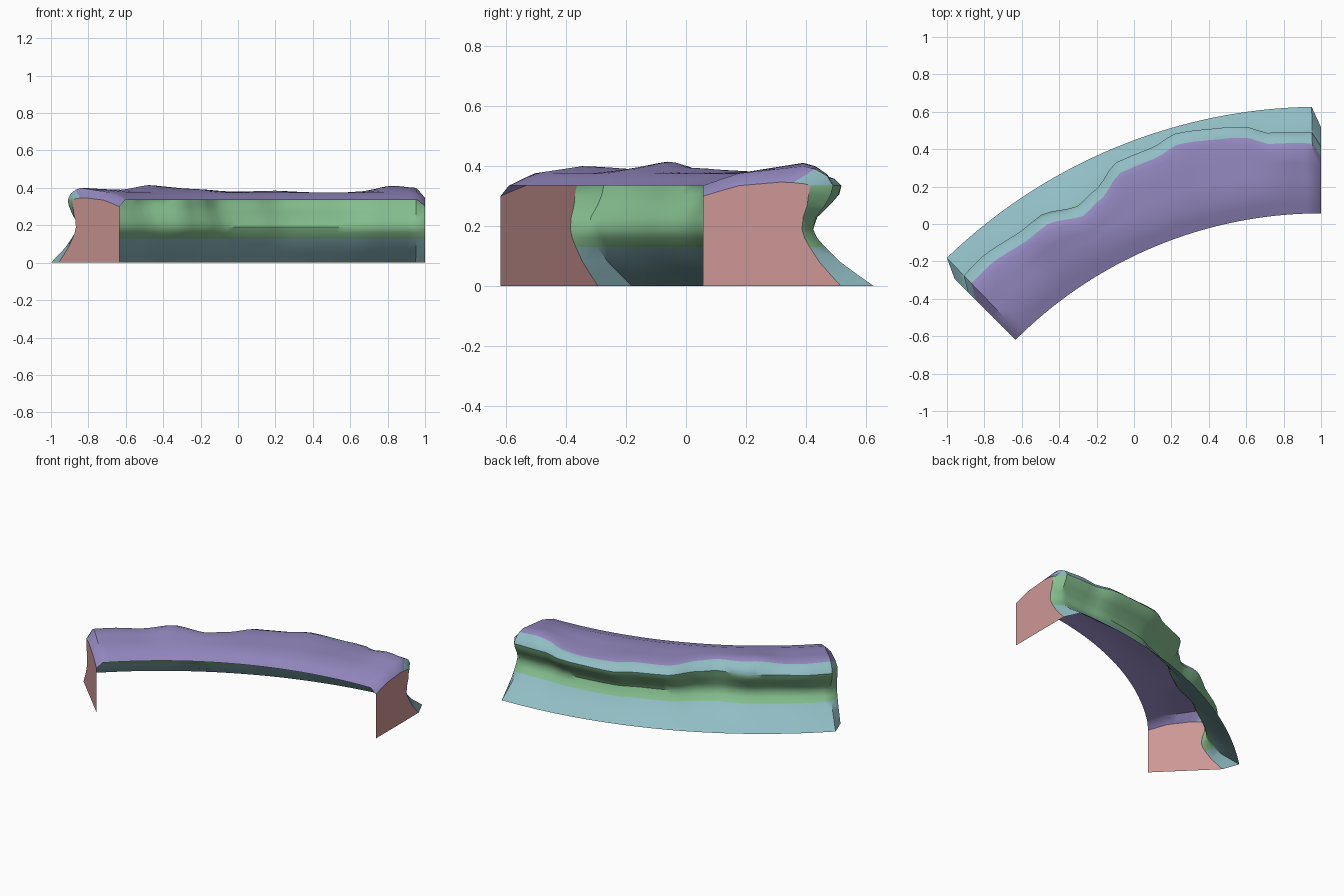
import bpy, bmesh, math

cube = bpy.data.objects.get("Cube")
if cube:
    bpy.data.objects.remove(cube)

CENTRE_Y, INNER, BASE, SWEEP = -2.253, 2.31, 2.88, 45

# Keys along the sweep in degrees: rim radius and crest height
RIM = [(1, 2.745), (6, 2.755), (8.2, 2.80), (10, 2.815), (16, 2.845), (18.7, 2.81), (23, 2.805),
       (26.2, 2.72), (29, 2.685), (33, 2.745), (36, 2.735), (41, 2.757), (44, 2.75)]
CREST = [(1, .4), (3.8, .412), (7.5, .38), (11, .37), (17, .385), (22, .38), (29, .395),
         (34, .415), (38, .39), (44, .4)]


def material(name, colour):
    mat = bpy.data.materials.new(name)
    mat.use_nodes = True
    mat.diffuse_color = (*colour, 1)
    mat.node_tree.nodes["Principled BSDF"].inputs["Base Color"].default_value = (*colour, 1)
    return mat


purple = material("plateau purple", (.30, .25, .53))
teal = material("slope teal", (.28, .51, .55))
green = material("cliff green", (.23, .51, .27))
pink = material("end wall pink", (.61, .31, .30))


def lerp(a, b, f):
    return a + (b - a) * f


def sample(keys, t):
    """Eased interpolation between keys."""
    for (t0, a), (t1, b) in zip(keys, keys[1:]):
        if t <= t1:
            f = max(0, (t - t0) / (t1 - t0))
            return lerp(a, b, lerp(f, f * f * (3 - 2 * f), .6))
    return keys[-1][1]


def section(t):
    """Radius and height of the ground from the inner edge to the outer foot."""
    end = t in (0, SWEEP)
    rim = 2.67 if end else sample(RIM, t)
    crest = .347 if end else sample(CREST, t)
    inner_z = .3 if end else .335
    shelf_z = .335 if end else .376
    foot = 2.77 if end else BASE
    notch = 2.68 + .5 * (rim - 2.75)
    brow = rim - .1
    pts = [(INNER, inner_z), (INNER + .06, lerp(inner_z, shelf_z, .52)), (INNER + .12, shelf_z)]
    pts += [(lerp(INNER + .12, brow, f), lerp(shelf_z, crest, f)) for f in (.35, .7, 1)]
    pts += [(rim - d, lerp(.335, crest, f)) for d, f in ((.06, .85), (.02, .5), (0, 0))]
    pts += [(rim - .008, .305), (lerp(notch, rim, .6), .27), (lerp(notch, rim, .15), .23), (notch, .19)]
    pts += [(lerp(notch, foot, f), z) for f, z in ((.07, .16), (.2, .13), (.45, .08), (.72, .04), (1, 0))]
    return pts


def place(t, r, z):
    a = math.radians(t)
    return (1 - r * math.sin(a), CENTRE_Y + r * math.cos(a), z)


def finish(name, bm, mats):
    mesh = bpy.data.meshes.new(name)
    bm.to_mesh(mesh)
    bm.free()
    for mat in mats:
        mesh.materials.append(mat)
    obj = bpy.data.objects.new(name, mesh)
    bpy.context.collection.objects.link(obj)
    return obj


# Curved ground: plateau, lip, cliff and foot slope
BROW_ROW, RIM_ROW, FOOT_ROW = 6, 8, 14
bm = bmesh.new()
rings = [[bm.verts.new(place(t, r, z)) for r, z in section(t)] for t in range(SWEEP + 1)]
for a, b in zip(rings, rings[1:]):
    for j in range(len(a) - 1):
        face = bm.faces.new((a[j], a[j + 1], b[j + 1], b[j]))
        if j < BROW_ROW:
            face.material_index = 0
        elif RIM_ROW <= j < FOOT_ROW:
            face.material_index = 2
        else:
            face.material_index = 1
ground = finish("curved_cliff_ground", bm, (purple, teal, green))
bpy.ops.object.select_all(action="DESELECT")
ground.select_set(True)
bpy.context.view_layer.objects.active = ground
bpy.ops.object.shade_smooth_by_angle(angle=math.radians(42))

# Flat walls closing both ends
for name, t in (("left_end_wall", 0), ("right_end_wall", SWEEP)):
    bm = bmesh.new()
    outline = section(t) + [(INNER, 0)]
    if t == 0:
        outline.reverse()
    bm.faces.new([bm.verts.new(place(t, r, z)) for r, z in outline])
    finish(name, bm, (pink,))
